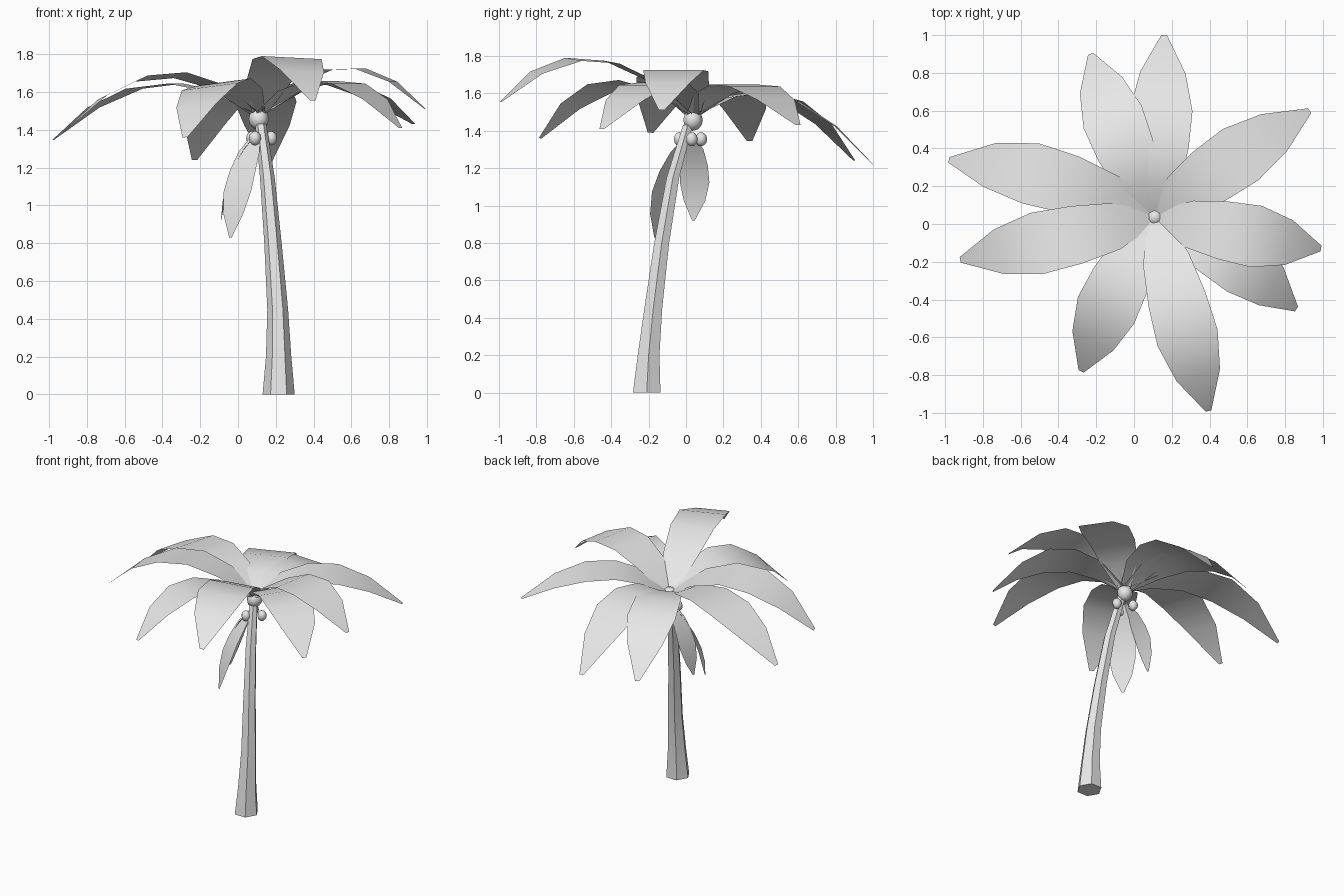
import bpy, bmesh, math
from mathutils import Vector

cube = bpy.data.objects.get("Cube")
if cube:
    bpy.data.objects.remove(cube, do_unlink=True)

grey = bpy.data.materials.new("plain grey")
grey.use_nodes = True
colour = (0.8, 0.8, 0.8, 1)
grey.diffuse_color = colour
grey.node_tree.nodes["Principled BSDF"].inputs["Base Color"].default_value = colour


def make_object(name, bm, smooth_angle):
    """Turn a bmesh into a grey object, smooth below the given angle."""
    mesh = bpy.data.meshes.new(name)
    bm.to_mesh(mesh)
    bm.free()
    mesh.materials.append(grey)
    obj = bpy.data.objects.new(name, mesh)
    bpy.context.collection.objects.link(obj)
    bpy.ops.object.select_all(action="DESELECT")
    obj.select_set(True)
    bpy.context.view_layer.objects.active = obj
    bpy.ops.object.shade_smooth_by_angle(angle=math.radians(smooth_angle))
    return obj


def make_trunk(path, sides=6):
    """Skin a tapering hexagonal tube along (x, y, z, radius) stations."""
    bm = bmesh.new()
    rings = []
    for x, y, z, radius in path:
        ring = []
        for i in range(sides):
            a = math.tau * i / sides
            ring.append(bm.verts.new((x + radius * math.cos(a), y + radius * math.sin(a), z)))
        rings.append(ring)
    for low, high in zip(rings, rings[1:]):
        for i in range(sides):
            j = (i + 1) % sides
            bm.faces.new((low[i], low[j], high[j], high[i]))
    bm.faces.new(reversed(rings[0]))
    bm.faces.new(rings[-1])
    return make_object("trunk", bm, 30)


def make_nut(name, centre, radius, height):
    bm = bmesh.new()
    bmesh.ops.create_uvsphere(bm, u_segments=7, v_segments=6, radius=radius)
    bmesh.ops.scale(bm, vec=(1, 1, height), verts=bm.verts)
    bmesh.ops.translate(bm, vec=centre, verts=bm.verts)
    return make_object(name, bm, 80)


LEAF_WIDTHS = (0.08, 0.25, 0.31, 0.33, 0.24, 0.03)


def make_leaf(name, base, middle, tip, roll=0, scale=1):
    """A leaf strip following the parabola through base, middle and tip."""
    base, middle, tip = Vector(base), Vector(middle), Vector(tip)
    across = (tip - base).cross(Vector((0, 0, 1))).normalized()
    across.z = roll
    bm = bmesh.new()
    previous = None
    for i, width in enumerate(LEAF_WIDTHS):
        t = i / (len(LEAF_WIDTHS) - 1)
        p = base * (1 - t) * (1 - 2 * t) + middle * 4 * t * (1 - t) + tip * t * (2 * t - 1)
        half = across * width * scale / 2
        pair = [bm.verts.new(p + half), bm.verts.new(p - half)]
        if previous:
            bm.faces.new((previous[0], previous[1], pair[1], pair[0]))
        previous = pair
    return make_object(name, bm, 60)


# Leaning trunk
make_trunk([
    (0.215, -0.21, 0, 0.085),
    (0.215, -0.2, 0.2, 0.067),
    (0.21, -0.175, 0.45, 0.055),
    (0.185, -0.13, 0.8, 0.046),
    (0.155, -0.07, 1.15, 0.039),
    (0.12, 0.01, 1.43, 0.03),
])

# Crown bud and the nuts around it
make_nut("crown_bud", (0.11, 0.035, 1.457), 0.055, 1.05)
for i, (x, y) in enumerate([(0.09, -0.035), (0.175, 0.03), (0.075, 0.08)]):
    make_nut(f"nut_{i + 1}", (x, y, 1.355), 0.033, 1.15)

# Spreading fronds: middle, tip, roll
crown = (0.11, 0.035, 1.48)
fronds = {
    "back_left": ((0.48, 0.31, 1.65), (0.93, 0.6, 1.43), 0),
    "left": ((0.56, -0.05, 1.73), (0.99, -0.13, 1.51), 0),
    "front_left": ((0.51, -0.17, 1.66), (0.86, -0.45, 1.41), 0),
    "front": ((0.255, -0.5, 1.785), (0.395, -0.99, 1.555), 0.05),
    "front_right": ((-0.11, -0.375, 1.65), (-0.28, -0.78, 1.36), -0.12),
    "right": ((-0.41, -0.08, 1.69), (-0.92, -0.19, 1.39), -0.1),
    "right_rear": ((-0.44, 0.24, 1.64), (-0.98, 0.34, 1.345), 0),
    "back_right": ((-0.08, 0.48, 1.59), (-0.23, 0.9, 1.24), 0),
    "back": ((0.14, 0.51, 1.585), (0.16, 1, 1.22), 0),
}
for side, (middle, tip, roll) in fronds.items():
    make_leaf(f"{side}_frond", crown, middle, tip, roll)

# Wilted leaves hanging beside the trunk
stem = (0.1, 0.02, 1.38)
make_leaf("hanging_leaf_front", stem, (0.01, -0.11, 1.13), (-0.04, -0.165, 0.83), 0, 0.55)
make_leaf("hanging_leaf_back", stem, (-0.03, 0.045, 1.17), (-0.09, 0.04, 0.92), 0, 0.48)
